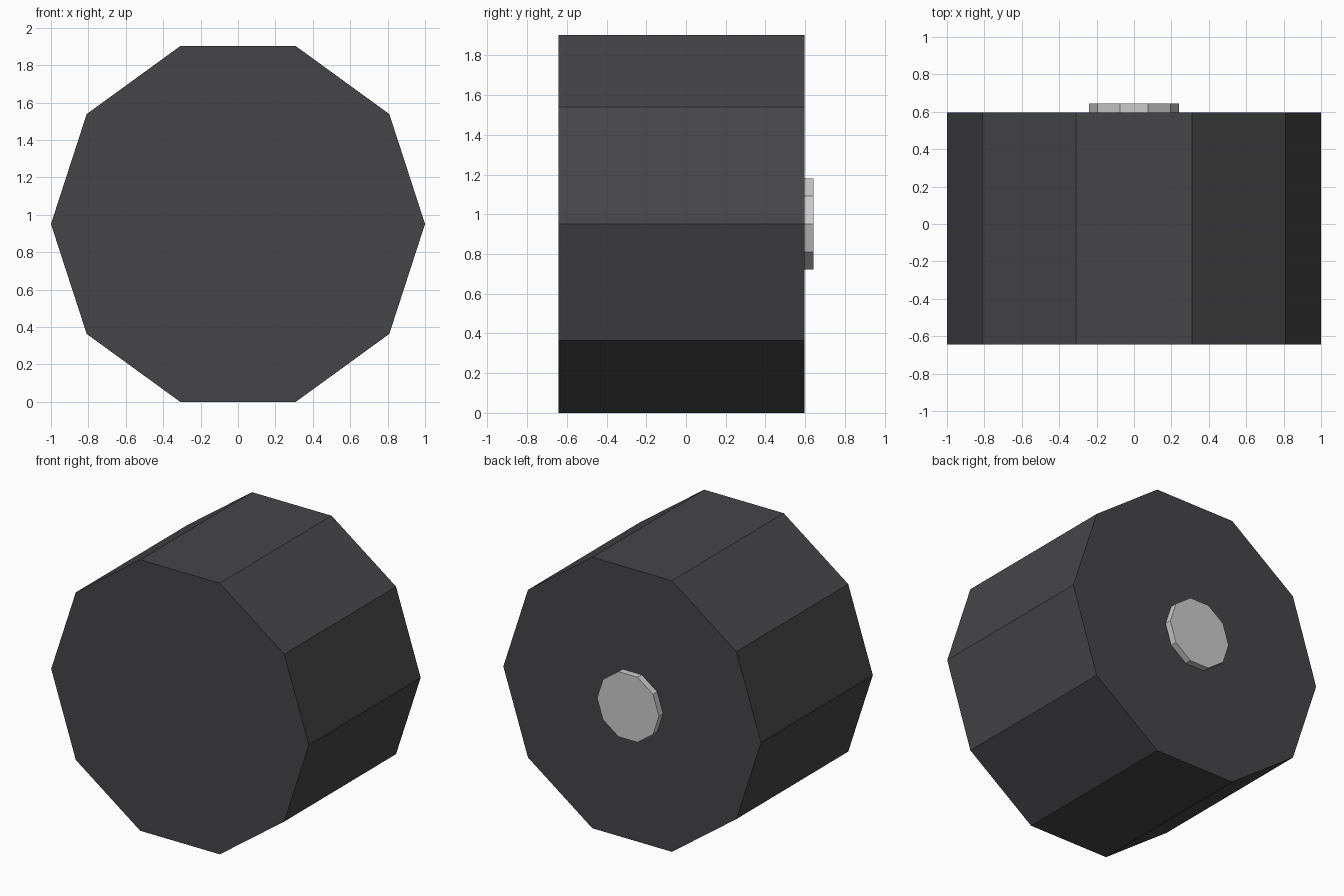
import bpy, math

if "Cube" in bpy.data.objects:
    bpy.data.objects.remove(bpy.data.objects["Cube"])

SIDES = 10
AXLE_Z = math.sin(math.radians(72))  # flat edge rests on the ground


def y_cylinder(name, radius, y0, y1, color=None):
    # Low-poly cylinder along Y with corners on the +X and -X axis
    bpy.ops.mesh.primitive_cylinder_add(vertices=SIDES, radius=radius, depth=y1 - y0)
    ob = bpy.context.object
    ob.name = name
    ob.rotation_euler = (math.pi / 2, math.pi / 2, 0)
    # primitive starts with a corner on local Y; this puts it on world X
    ob.location = (0, (y0 + y1) / 2, AXLE_Z)
    bpy.ops.object.transform_apply(location=True, rotation=True, scale=True)
    # make sure the corners point sideways
    if max(v.co.x for v in ob.data.vertices) < radius * 0.99:
        c = AXLE_Z
        for v in ob.data.vertices:
            x, z = v.co.x, v.co.z - c
            v.co.x, v.co.z = z, c - x
    if color:
        mat = bpy.data.materials.new(name + "_material")
        mat.diffuse_color = color
        mat.use_nodes = True
        mat.node_tree.nodes["Principled BSDF"].inputs["Base Color"].default_value = mat.diffuse_color
        ob.data.materials.append(mat)
    return ob


# Wide dark tyre
y_cylinder("tyre", 1.0, -0.643, 0.597, (0.06, 0.06, 0.065, 1))
# Small grey hub cap on the back face
y_cylinder("hub_cap", 0.24, 0.597, 0.643)
